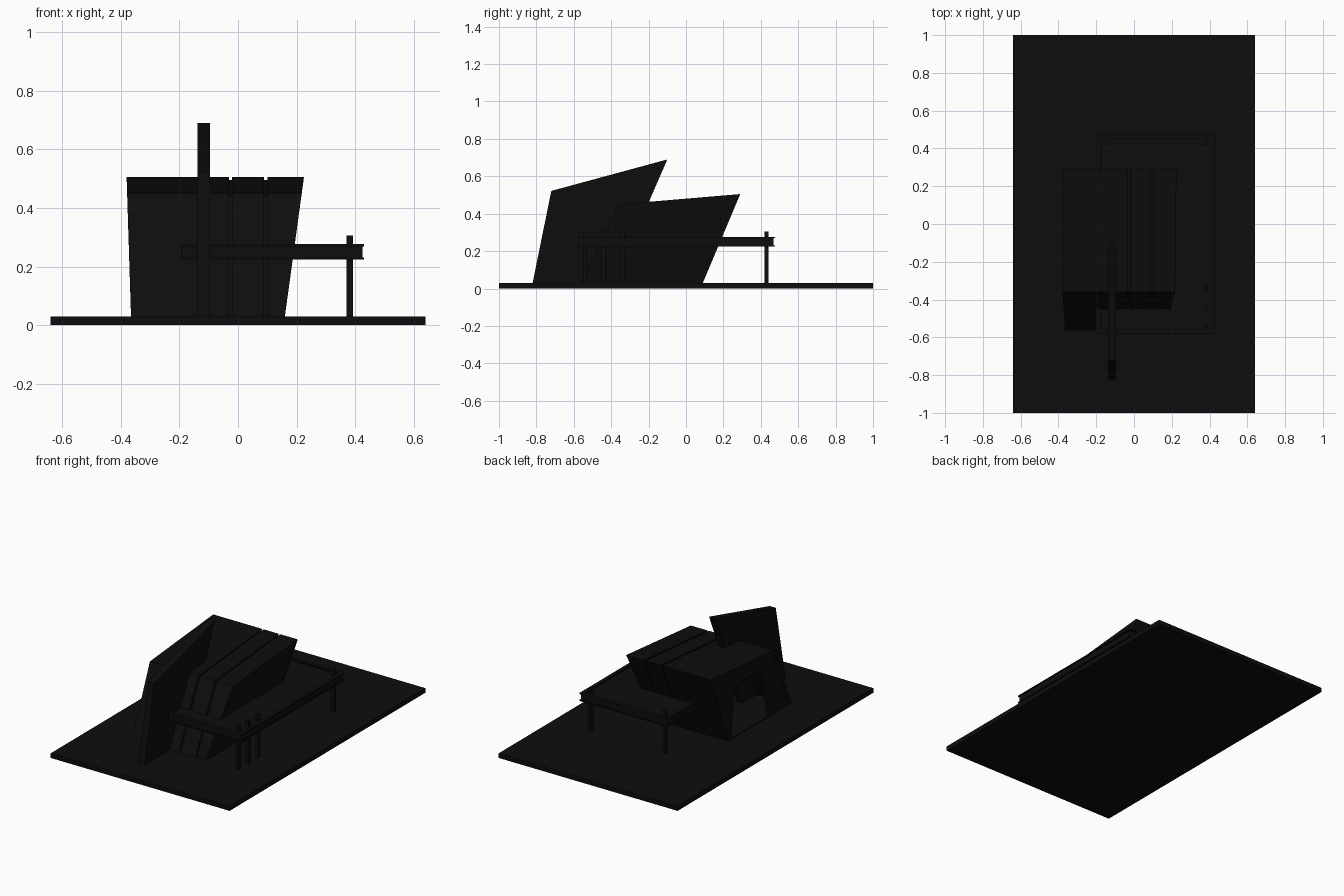
import bpy, bmesh

if "Cube" in bpy.data.objects:
    bpy.data.objects.remove(bpy.data.objects["Cube"])

mat = bpy.data.materials.new("near black")
mat.diffuse_color = (0.004, 0.004, 0.004, 1)
mat.use_nodes = True
mat.node_tree.nodes["Principled BSDF"].inputs["Base Color"].default_value = mat.diffuse_color


def finish(name, bm):
    bmesh.ops.recalc_face_normals(bm, faces=bm.faces)
    me = bpy.data.meshes.new(name)
    bm.to_mesh(me)
    bm.free()
    me.materials.append(mat)
    ob = bpy.data.objects.new(name, me)
    bpy.context.collection.objects.link(ob)
    return ob


def box(name, x0, x1, y0, y1, z0, z1):
    prism(name, [(y0, z0), (y0, z1), (y1, z1), (y1, z0)], lambda z: x0, lambda z: x1)


def prism(name, prof, fl, fr):
    # solid side profile (y, z) between two x planes that may lean with height
    bm = bmesh.new()
    a = [bm.verts.new((fl(z), y, z)) for y, z in prof]
    b = [bm.verts.new((fr(z), y, z)) for y, z in prof]
    bm.faces.new(a)
    bm.faces.new(b[::-1])
    n = len(prof)
    for i in range(n):
        j = (i + 1) % n
        bm.faces.new((a[i], a[j], b[j], b[i]))
    return finish(name, bm)


def ring(name, outer, inner, fl, fr):
    # hollow side profile between two x planes
    bm = bmesh.new()
    L = [[bm.verts.new((f(z), y, z)) for y, z in p] for p in (outer, inner) for f in (fl, fr)]
    ol, orr, il, ir = L
    n = len(outer)
    for i in range(n):
        j = (i + 1) % n
        for p, q in ((ol, orr), (orr, ir), (ir, il), (il, ol)):
            bm.faces.new((p[i], p[j], q[j], q[i]))
    return finish(name, bm)


def at(x):
    return lambda z: x


def left(z):
    return -0.365 - 0.015 * (z - 0.03) / 0.475


def right(z):
    return 0.16 + 0.065 * (z - 0.03) / 0.475


# ground slab
box("base", -0.64, 0.64, -1, 1, 0, 0.03)

# leaning house shell in three bands with recessed grooves between them
outer = [(-0.56, 0.03), (-0.36, 0.45), (0.29, 0.505), (0.09, 0.03)]
groove = [(-0.55, 0.03), (-0.354, 0.441), (0.277, 0.495), (0.08, 0.03)]
inner = [(-0.53, 0.034), (-0.345, 0.425), (0.255, 0.475), (0.065, 0.034)]
ring("shell_left", outer, inner, left, at(-0.031))
ring("shell_middle", outer, inner, at(-0.02), at(0.088))
ring("shell_right", outer, inner, at(0.1), right)
ring("shell_groove_core", groove, inner, at(-0.04), at(0.11))

# end walls: right closed, left with a large opening
prism("right_wall", inner, lambda z: right(z) - 0.02, lambda z: right(z) - 0.001)
opening = [(-0.33, 0.036), (-0.25, 0.37), (0.04, 0.37), (0.06, 0.036)]
ring("left_wall", inner, opening, lambda z: left(z) + 0.001, lambda z: left(z) + 0.02)

# tall fin cutting through the house
prism("fin", [(-0.82, 0.03), (-0.72, 0.522), (-0.10, 0.69), (-0.387, 0.03)],
      at(-0.138), at(-0.095))

# raised deck with channel-section edge beams
X0, X1, Y0, Y1 = -0.2, 0.43, -0.58, 0.475
box("deck_floor", X0 + 0.008, X1 - 0.008, Y0 + 0.008, Y1 - 0.008, 0.238, 0.262)
for tag, z0, z1, d, w in (("web", 0.231, 0.269, 0.006, 0.012),
                          ("top_flange", 0.269, 0.276, 0, 0.025),
                          ("bottom_flange", 0.224, 0.231, 0, 0.025)):
    x0, x1, y0, y1 = X0 + d, X1 - d, Y0 + d, Y1 - d
    box("deck_front_" + tag, x0, x1, y0, y0 + w, z0, z1)
    box("deck_back_" + tag, x0, x1, y1 - w, y1, z0, z1)
    box("deck_left_" + tag, x0, x0 + w, y0 + w, y1 - w, z0, z1)
    box("deck_right_" + tag, x1 - w, x1, y0 + w, y1 - w, z0, z1)

# posts rising through the deck
for i, (x, y) in enumerate([(0.381, -0.54), (0.381, -0.44), (0.381, -0.34),
                            (0.381, 0.43), (-0.15, 0.43)]):
    box("deck_post_%d" % (i + 1), x - 0.011, x + 0.011, y - 0.011, y + 0.011, 0.03, 0.305)
